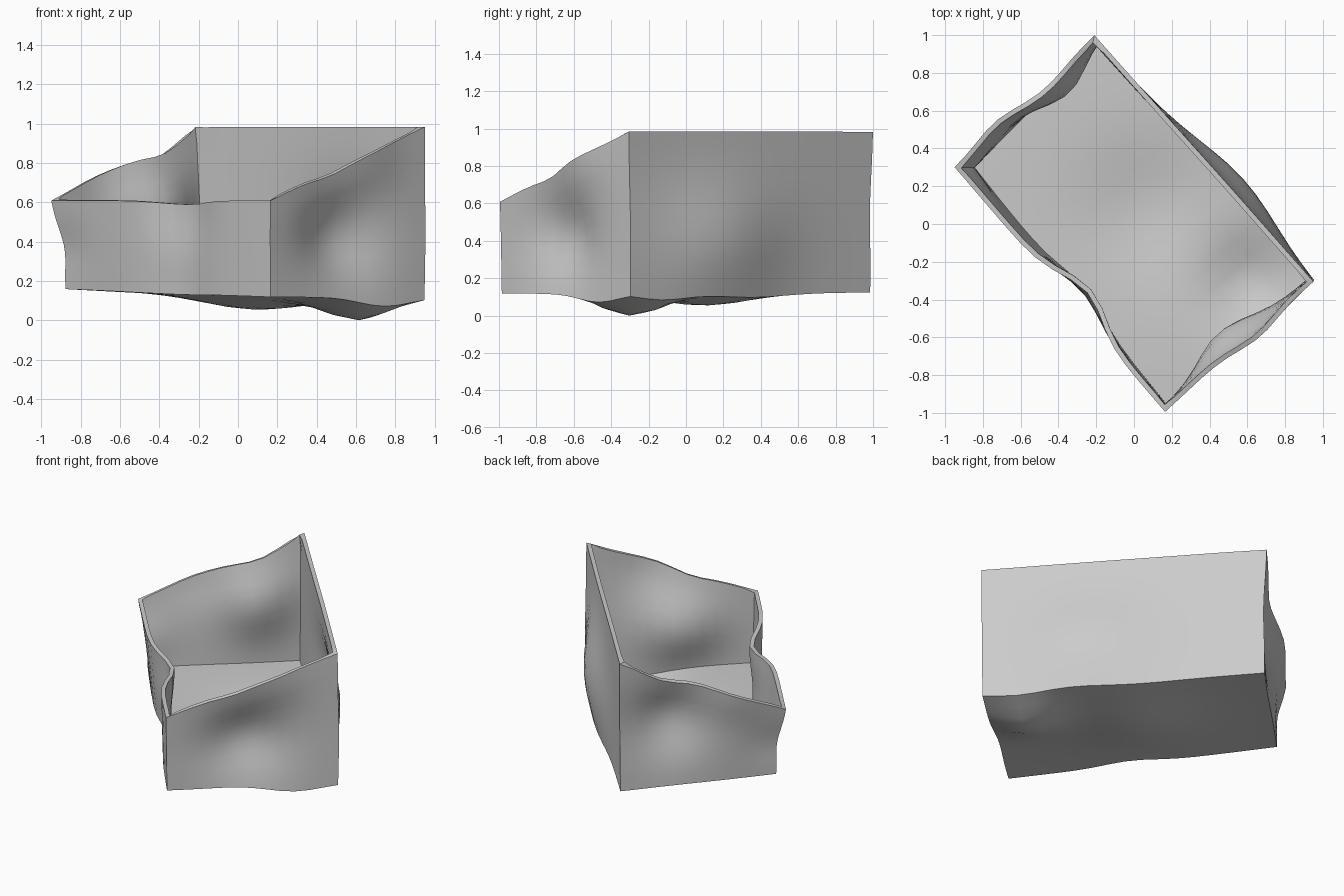
import bpy
import bmesh
import math
from mathutils import Vector

cube = bpy.data.objects.get("Cube")
if cube:
    bpy.data.objects.remove(cube, do_unlink=True)

# Single plain grey
grey = bpy.data.materials.new("plain grey")
grey.use_nodes = True
colour = (0.6, 0.6, 0.6, 1)
grey.diffuse_color = colour
grey.node_tree.nodes["Principled BSDF"].inputs["Base Color"].default_value = colour

# Box corners, counterclockwise from above: (lower, upper)
back = Vector((-0.205, 0.985, 0.12)), Vector((-0.21, 1.0, 0.98))
left = Vector((-0.88, 0.30, 0.155)), Vector((-0.95, 0.30, 0.605))
front = Vector((0.165, -0.985, 0.115)), Vector((0.165, -0.995, 0.605))
right = Vector((0.945, -0.30, 0.11)), Vector((0.95, -0.305, 0.98))

# Soft dents: centre, push, horizontal reach, vertical reach
DENTS = [
    ((0.53, -0.67, 0.42), (-0.065, 0.075, 0), 0.17, 0.15),      # front right wall
    ((-0.43, 0.79, 0.58), (0.065, -0.07, 0), 0.15, 0.17),       # back left wall
    ((0.52, 0.18, 0.40), (0.064, 0.057, 0), 0.30, 0.22),        # long back wall
    ((-0.32, -0.43, 0.62), (0.075, 0.065, -0.02), 0.16, 0.25),  # long front wall
    ((-0.34, -0.41, 0.12), (0.03, 0.026, 0), 0.16, 0.15),
    ((-0.91, 0.30, 0.36), (0.03, 0, 0), 0.12, 0.10),            # left corner
    ((0.60, -0.305, 0.12), (0, 0, -0.115), 0.16, 0.20),         # floor
    ((0.08, 0.08, 0.12), (0, 0, -0.072), 0.25, 0.20),
    ((-0.40, 0.82, 0.88), (0, 0, -0.045), 0.12, 0.15),          # rim waves
    ((-0.72, 0.52, 0.72), (-0.02, 0.022, 0), 0.14, 0.12),
    ((0.64, -0.57, 0.84), (0.02, -0.028, 0), 0.14, 0.12),
    ((0.47, -0.72, 0.75), (0, 0, -0.02), 0.10, 0.10),
]


def dented(p):
    """Move a point by the sum of all dents."""
    move = Vector()
    for centre, push, flat, tall in DENTS:
        d = p - Vector(centre)
        fall = (d.x ** 2 + d.y ** 2) / flat ** 2 + d.z ** 2 / tall ** 2
        move += Vector(push) * math.exp(-fall / 2)
    return p + move


def patch(bm, a, b, c, d, across, up):
    """Bilinear grid with corners a, b, c, d."""
    rows = []
    for j in range(up + 1):
        start, end = a.lerp(d, j / up), b.lerp(c, j / up)
        rows.append([bm.verts.new(start.lerp(end, i / across))
                     for i in range(across + 1)])
    for low, high in zip(rows, rows[1:]):
        for i in range(across):
            bm.faces.new((low[i], low[i + 1], high[i + 1], high[i]))


# Four walls and a floor, welded, then dented
LONG, SHORT, TALL = 16, 12, 10
bm = bmesh.new()
for p, q, count in ((back, left, SHORT), (left, front, LONG),
                    (front, right, SHORT), (right, back, LONG)):
    patch(bm, p[0], q[0], q[1], p[1], count, TALL)
patch(bm, right[0], front[0], left[0], back[0], SHORT, LONG)
bmesh.ops.remove_doubles(bm, verts=bm.verts, dist=0.0005)
for v in bm.verts:
    v.co = dented(v.co)
lowest = min(v.co.z for v in bm.verts)
bmesh.ops.translate(bm, verts=bm.verts, vec=(0, 0, -lowest))

mesh = bpy.data.meshes.new("open_box")
bm.to_mesh(mesh)
bm.free()
mesh.materials.append(grey)
box = bpy.data.objects.new("open_box", mesh)
bpy.context.collection.objects.link(box)
bpy.ops.object.select_all(action="DESELECT")
bpy.context.view_layer.objects.active = box
box.select_set(True)

# Wall thickness, grown inward
shell = box.modifiers.new("thickness", "SOLIDIFY")
shell.thickness = 0.026
shell.offset = -1
shell.use_even_offset = True
bpy.ops.object.modifier_apply(modifier=shell.name)
bpy.ops.object.shade_smooth_by_angle(angle=math.radians(40))
